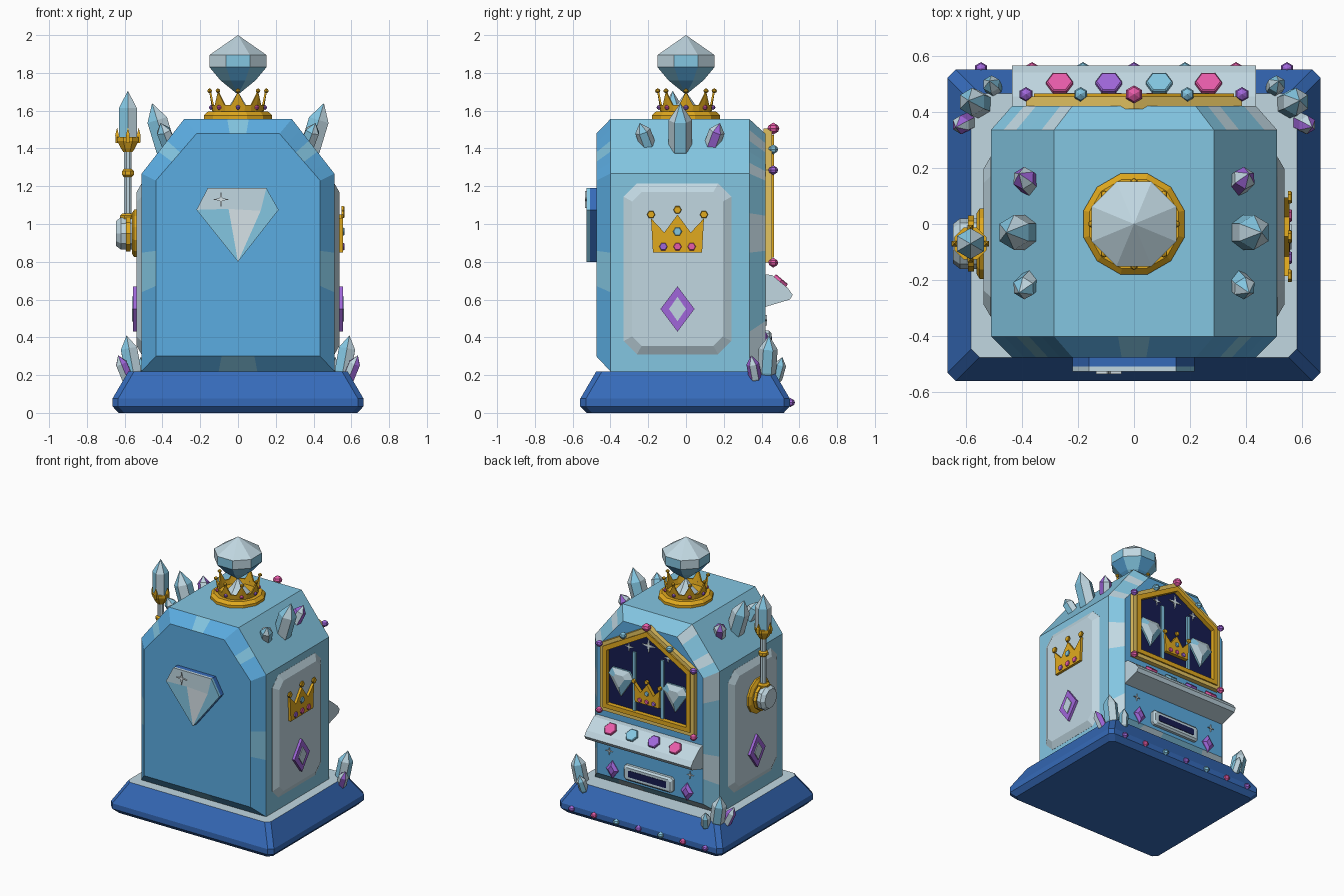
import bpy, bmesh, math
from mathutils import Vector

cube = bpy.data.objects.get("Cube")
if cube:
    bpy.data.objects.remove(cube, do_unlink=True)


def material(name, *srgb):
    m = bpy.data.materials.new(name)
    m.use_nodes = True
    col = tuple(c ** 2.2 for c in srgb) + (1,)
    m.diffuse_color = col
    m.node_tree.nodes["Principled BSDF"].inputs["Base Color"].default_value = col
    return m


MID = material("mid blue", .36, .67, .88)
LIGHT = material("light blue", .51, .77, .88)
SILVER = material("ice silver", .75, .84, .88)
WHITE = material("pale ice", .85, .90, .92)
ROYAL = material("royal blue", .22, .415, .72)
NAVY = material("navy", .11, .13, .32)
GOLD = material("gold", .88, .66, .14)
PALE = material("pale gold", .89, .76, .38)
PURPLE = material("purple", .62, .40, .85)
PINK = material("pink", .92, .37, .67)


def loft(name, rings, mats, rule=None, closed=False):
    """Skin matching rings of points; rule picks a material index per face."""
    bm = bmesh.new()
    vs = [[bm.verts.new(p) for p in r] for r in rings]
    n = len(rings[0])
    for a, b in zip(vs, vs[1:] + (vs[:1] if closed else [])):
        for i in range(n):
            bm.faces.new((a[i], a[(i + 1) % n], b[(i + 1) % n], b[i]))
    if not closed:
        bm.faces.new(vs[0])
        bm.faces.new(vs[-1])
    bmesh.ops.remove_doubles(bm, verts=bm.verts, dist=1e-5)
    bmesh.ops.recalc_face_normals(bm, faces=bm.faces)
    bm.normal_update()
    if rule:
        for i, f in enumerate(bm.faces):
            f.material_index = rule(i, f)
    me = bpy.data.meshes.new(name)
    bm.to_mesh(me)
    bm.free()
    ob = bpy.data.objects.new(name, me)
    bpy.context.scene.collection.objects.link(ob)
    for m in (mats if isinstance(mats, list) else [mats]):
        me.materials.append(m)


def place(pts, axis, w):
    return [(w, u, v) if axis == "x" else (u, w, v) for u, v in pts]


def prism(name, pts, axis, lo, hi, mat):
    loft(name, [place(pts, axis, lo), place(pts, axis, hi)], mat)


def lathe(name, profile, sides, loc, mats, direction=(0, 0, 1), rule=None, turn=.5):
    q = Vector((0, 0, 1)).rotation_difference(Vector(direction))
    ang = [math.tau * (i + turn) / sides for i in range(sides)]
    rings = [[Vector(loc) + q @ Vector((r * math.cos(a), r * math.sin(a), z)) for a in ang]
             for r, z in profile]
    loft(name, rings, mats, rule)


def crystal(name, base, tip, r, mats):
    d = Vector(tip) - Vector(base)
    h = d.length
    lathe(name, [(r * .8, 0), (r, h * .12), (r, h * .68), (0, h)], 6, base, mats, d,
          lambda i, f: i % 2)


def gem(name, loc, r, mat):
    lathe(name, [(0, -r), (r * .8, -r * .5), (r, 0), (r * .8, r * .5), (0, r)], 6, loc, mat)


def chamfered(cx, cz, w, h, c):
    q = [(w, h - c), (w - c, h), (c - w, h), (-w, h - c),
         (-w, c - h), (c - w, -h), (w - c, -h), (w, c - h)]
    return [(cx + x, cz + z) for x, z in q]


def diamond(cx, cz, w, h):
    return [(cx - w, cz), (cx, cz - h), (cx + w, cz), (cx, cz + h)]


def subdivide(pts, n):
    return [tuple(Vector(a).lerp(Vector(b), k / n))
            for a, b in zip(pts, pts[1:] + pts[:1]) for k in range(n)]


def star(name, x, z, r, y0, y1):
    pts = []
    for i in range(8):
        a, d = i * math.pi / 4, r if i % 2 == 0 else r * .22
        pts.append((x + d * math.cos(a), z + d * math.sin(a)))
    prism(name, pts, "y", y0, y1, WHITE)


def badge_crown(name, axis, u, z, s, lo, hi):
    """Flat crown plate with ball tips and gems."""
    shape = [(-.13, 0), (.13, 0), (.14, .18), (.07, .105), (0, .2), (-.07, .105), (-.14, .18)]
    prism(name, [(u + a * s, z + b * s) for a, b in shape], axis, lo, hi, GOLD)
    out = (1, 0, 0) if axis == "x" else (0, 1, 0)
    for a, b, r, m in [(-.14, .2, .022, GOLD), (0, .225, .022, GOLD), (.14, .2, .022, GOLD),
                       (0, .11, .024, LIGHT), (-.075, .03, .022, PURPLE),
                       (0, .03, .022, PINK), (.075, .03, .022, PINK)]:
        r *= s
        loc = place([(u + a * s, z + b * s)], axis, hi - .006)[0]
        lathe(name + "_stud", [(r, 0), (r, .01), (r * .85, .014)], 6, loc, m, out)


# Base plinth with cut corners and a pale top
plan = [(.632, .522, 0), (.665, .555, .035), (.665, .555, .075), (.58, .47, .22)]
loft("base", [[(x, y, z) for x, y in chamfered(0, -.005, w, d, .03)] for w, d, z in plan],
     [ROYAL, SILVER], lambda i, f: int(f.normal.z > .9))
for i, m in enumerate([PURPLE, PINK, LIGHT, PURPLE, LIGHT, PINK, PURPLE]):
    gem("base_stud", (-.545 + i * .1817, .553, .055), .024, m)

# Cabinet with sloped shoulders; the rear chamfers carry patches of paler ice
outer = subdivide([(-.51, .22), (.51, .22), (.51, 1.267), (.285, 1.556),
                   (-.285, 1.556), (-.51, 1.267)], 5)
inner = subdivide([(-.435, .3), (.435, .3), (.435, 1.23), (.22, 1.478),
                   (-.22, 1.478), (-.435, 1.23)], 5)


def cabinet_colour(i, f):
    if abs(f.normal.y) > .95:
        return 1
    if f.normal.y < -.3:
        return 0 if i % 5 == 2 else 1
    if f.normal.y > .3 and f.normal.z < .6:
        return 0 if i % 5 in (1, 2, 4) else 2
    return 0


loft("cabinet", [place(inner, "y", -.475), place(outer, "y", -.4), place(outer, "y", .335),
                 place(inner, "y", .42)], [LIGHT, MID, SILVER], cabinet_colour)

# Side panels with a purple diamond on each
for s in (-1, 1):
    rings = [place(chamfered(-.045, .762, w, h, c), "x", s * x) for w, h, c, x in
             [(.285, .452, .07, .5), (.285, .452, .07, .511), (.24, .407, .05, .537)]]
    loft("side_panel", rings, SILVER)
    for nm, w, h, hi, m in [("side_diamond", .09, .12, .556, PURPLE),
                            ("side_diamond_core", .045, .065, .562, SILVER)]:
        prism(nm, diamond(-.045, .55, w, h), "x", s * .53, s * hi, m)
badge_crown("side_crown", "x", -.045, .85, 1, .53, .555)

# Front diamond: backing plus faceted plate
TL, TR, L, R, B = (-.16, 1.19), (.15, 1.19), (-.22, 1.075), (.215, 1.075), (0, .8)
C1, C2 = (-.05, 1.08), (.12, 1.07)
prism("diamond_backing", [TL, L, B, R, TR], "y", -.47, -.508, ROYAL)
for pts, m in [([TL, L, C1], SILVER), ([L, B, C1], LIGHT), ([C1, B, C2], WHITE),
               ([TL, C1, TR], SILVER), ([TR, C1, C2], SILVER), ([TR, C2, R], LIGHT),
               ([C2, B, R], LIGHT)]:
    prism("diamond_facet", pts, "y", -.506, -.526, m)
star("diamond_sparkle", -.09, 1.13, .045, -.526, -.534)


# Display frame on the back
def house(w, z0, z1, peak):
    return [(-w, z0), (w, z0), (w, z1), (0, peak), (-w, z1)]


def frame(name, a, b, hi, mat):
    loft(name, [place(a, "y", .41), place(a, "y", hi), place(b, "y", hi), place(b, "y", .41)],
         mat, closed=True)


frame("frame_outer", house(.385, .795, 1.285, 1.505), house(.355, .825, 1.27, 1.47), .455, PALE)
frame("frame_inner", house(.357, .823, 1.272, 1.472), house(.325, .855, 1.25, 1.435), .465, GOLD)
prism("screen", house(.345, .83, 1.26, 1.46), "y", .41, .432, NAVY)
gem("frame_gem", (0, .462, 1.505), .032, PINK)
for s in (-1, 1):
    for x, z, m in [(.385, .795, PINK), (.385, 1.285, PURPLE), (.19, 1.395, LIGHT)]:
        gem("frame_gem", (s * x, .462, z), .026, m)

# Reels, symbols and stars, with gems on the panel below
for s in (-1, 1):
    prism("reel_divider", chamfered(s * .115, 1.065, .012, .22, .002), "y", .43, .445, LIGHT)
    x = s * .222
    cut = [(x - .07, 1.13), (x - .1, 1.08), (x, .93), (x + .1, 1.08), (x + .07, 1.13)]
    table = [(x + (u - x) * .45, 1.065 + (v - 1.065) * .45) for u, v in cut]
    loft("reel_gem", [place(cut, "y", .43), place(cut, "y", .445), place(table, "y", .466)],
         [LIGHT, SILVER], lambda i, f: int(i % 2 or f.normal.y > .95))
    star("screen_star", s * .16, 1.31, .035, .43, .438)
    star("panel_star", s * .33, .49, .028, .415, .428)
    p = s * .305
    loft("panel_gem", [place(diamond(p, .36, w, h), "y", y) for w, h, y in
                       [(.05, .066, .38), (.05, .066, .425), (.025, .033, .44)]], PURPLE)
star("screen_star", 0, 1.36, .055, .43, .438)
badge_crown("reel_crown", "y", 0, .93, .75, .43, .458)

# Button console and payout tray
prism("console", [(.4, .735), (.455, .73), (.54, .66), (.565, .625), (.55, .6), (.4, .555)],
      "x", -.435, .435, SILVER)
for x, m in [(-.265, PINK), (-.09, PURPLE), (.09, LIGHT), (.265, PINK)]:
    lathe("button", [(.048, 0), (.048, .014), (.043, .018)], 6, (x, .497, .694), m,
          (0, .64, .77), turn=0)
loft("payout_tray", [place(chamfered(0, .38, w, h, .015), "y", y) for w, h, y in
                     [(.2, .055, .38), (.2, .055, .44), (.185, .042, .452)]], SILVER)
prism("payout_slot", chamfered(0, .38, .155, .024, .005), "y", .445, .455, NAVY)

# Lever on the right side
hub = (-.53, -.07, .95)
lathe("lever_plate", [(.13, 0), (.13, .02), (.11, .032)], 12, hub, GOLD, (-1, 0, 0))
lathe("lever_hub", [(.09, .02), (.09, .09), (.07, .115)], 10, hub, SILVER, (-1, 0, 0))
lathe("lever_collar", [(.1, .04), (.1, .062)], 10, hub, GOLD, (-1, 0, 0))
lx, ly = -.583, -.07
lathe("lever_rod", [(.022, .95), (.022, 1.42)], 8, (lx, ly, 0), SILVER)
for z, r in [(1.035, .045), (1.27, .034)]:
    lathe("lever_ring", [(r * .7, z - .02), (r, z - .01), (r, z + .01), (r * .7, z + .02)],
          8, (lx, ly, 0), GOLD)
lathe("lever_cup", [(.025, 1.38), (.04, 1.4), (.062, 1.44), (.062, 1.46), (.05, 1.46)],
      8, (lx, ly, 0), GOLD)
for i in range(4):
    a = math.tau * i / 4
    lathe("lever_prong", [(.012, 1.43), (.014, 1.47), (0, 1.51)], 4,
          (lx + .057 * math.cos(a), ly + .057 * math.sin(a), 0), GOLD)
crystal("lever_crystal", (lx, ly, 1.42), (lx, ly, 1.705), .055, [SILVER, LIGHT])

# Crystal clusters on the shoulders and the rear base corners
for s in (-1, 1):
    for base, tip, r, mats in [
            ((.37, -.03, 1.36), (.455, -.03, 1.64), .062, [SILVER, LIGHT]),
            ((.36, -.195, 1.4), (.41, -.245, 1.535), .042, [SILVER, LIGHT]),
            ((.36, .13, 1.4), (.41, .18, 1.535), .042, [SILVER, PURPLE]),
            ((.55, .425, .19), (.59, .44, .41), .05, [SILVER, LIGHT]),
            ((.495, .475, .17), (.515, .51, .295), .032, [SILVER, LIGHT]),
            ((.58, .37, .17), (.635, .345, .305), .034, [PURPLE, SILVER])]:
        crystal("crystal", (s * base[0], *base[1:]), (s * tip[0], *tip[1:]), r, mats)

# Crown with slim points and the large gem on top
lathe("crown_base", [(.186, 1.55), (.186, 1.575), (.165, 1.595), (.1, 1.595)], 12, (0, 0, 0), GOLD)
wall = [[], [], [], []]
for i in range(24):
    a = math.tau * i / 24
    point = i % 3 == 0
    top, lean = (1.7, .152) if point else (1.63, .142)
    for ring, r, z in zip(wall, (.135, lean, lean - .01, .125), (1.59, top, top, 1.59)):
        ring.append((r * math.cos(a), r * math.sin(a), z))
    if point:
        x, y = math.cos(a), math.sin(a)
        gem("crown_tip", (.15 * x, .15 * y, 1.705), .014, GOLD)
        gem("crown_gem", (.142 * x, .142 * y, 1.617), .014, PINK if i % 2 else PURPLE)
loft("crown_wall", wall, GOLD, closed=True)
lathe("gem_seat", [(.09, 1.59), (.05, 1.63), (0, 1.7)], 6, (0, 0, 0), SILVER)
lathe("top_gem", [(0, 1.685), (.1, 1.76), (.163, 1.83), (.163, 1.895), (0, 2)], 8, (0, 0, 0),
      [SILVER, LIGHT, MID],
      rule=lambda i, f: 0 if f.normal.z > .2 else (1 + i % 2 if f.normal.z < -.2 else i % 2))
